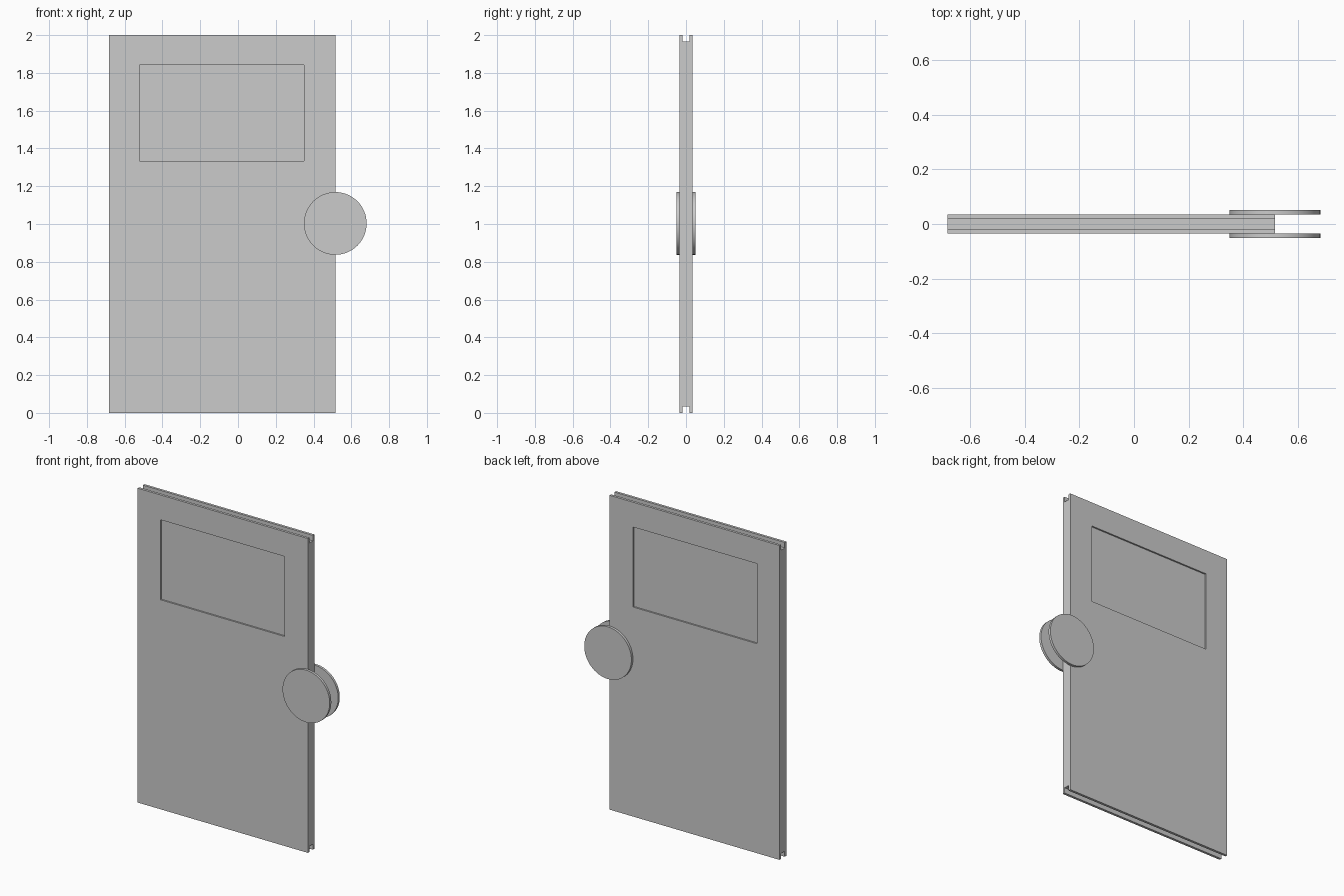
import bpy, bmesh, math
from mathutils import Matrix

if "Cube" in bpy.data.objects:
    bpy.data.objects.remove(bpy.data.objects["Cube"])

X0, X1, H = -0.682, 0.515, 2.0   # door extents
T, G, D = 0.034, 0.018, 0.035    # half thickness, half groove width, groove depth


def box(name, lo, hi):
    bm = bmesh.new()
    bmesh.ops.create_cube(bm, size=1)
    for v in bm.verts:
        v.co = [(a + b) / 2 + c * (b - a) for a, b, c in zip(lo, hi, v.co)]
    return add(name, bm)


def add(name, bm):
    me = bpy.data.meshes.new(name)
    bmesh.ops.recalc_face_normals(bm, faces=bm.faces)
    bm.to_mesh(me)
    bm.free()
    ob = bpy.data.objects.new(name, me)
    bpy.context.collection.objects.link(ob)
    return ob


# Door panel: H-shaped section (guide channel at top and bottom) swept along x
half = [(-T, 0), (-G, 0), (-G, D), (G, D), (G, 0), (T, 0)]
profile = half + [(y, H - z) for y, z in reversed(half)]
bm = bmesh.new()
face = bm.faces.new([bm.verts.new((X0, y, z)) for y, z in profile])
ext = bmesh.ops.extrude_face_region(bm, geom=[face])
bmesh.ops.translate(bm, vec=(X1 - X0, 0, 0),
                    verts=[g for g in ext["geom"] if isinstance(g, bmesh.types.BMVert)])
door = add("door_panel", bm)

# Shallow window recess on both faces
for side in (-1, 1):
    ys = sorted((side * (T - 0.01), side * (T + 0.05)))
    cutter = box("window_cutter", (-0.522, ys[0], 1.333), (0.35, ys[1], 1.842))
    mod = door.modifiers.new("window_recess", 'BOOLEAN')
    mod.operation, mod.solver, mod.object = 'DIFFERENCE', 'EXACT', cutter
    bpy.context.view_layer.objects.active = door
    bpy.ops.object.modifier_apply(modifier=mod.name)
    bpy.data.objects.remove(cutter)

# Round lock plates overhanging the closing edge, front and back
for side, label in ((-1, "front"), (1, "back")):
    bm = bmesh.new()
    bmesh.ops.create_cone(bm, cap_ends=True, segments=64, radius1=0.166, radius2=0.166, depth=0.016,
                          matrix=Matrix.Translation((X1, side * 0.0425, 1.003))
                          @ Matrix.Rotation(math.pi / 2, 4, 'X'))
    plate = add("lock_plate_" + label, bm)
    bpy.ops.object.select_all(action='DESELECT')
    plate.select_set(True)
    bpy.context.view_layer.objects.active = plate
    bpy.ops.object.shade_smooth_by_angle(angle=math.radians(40))
